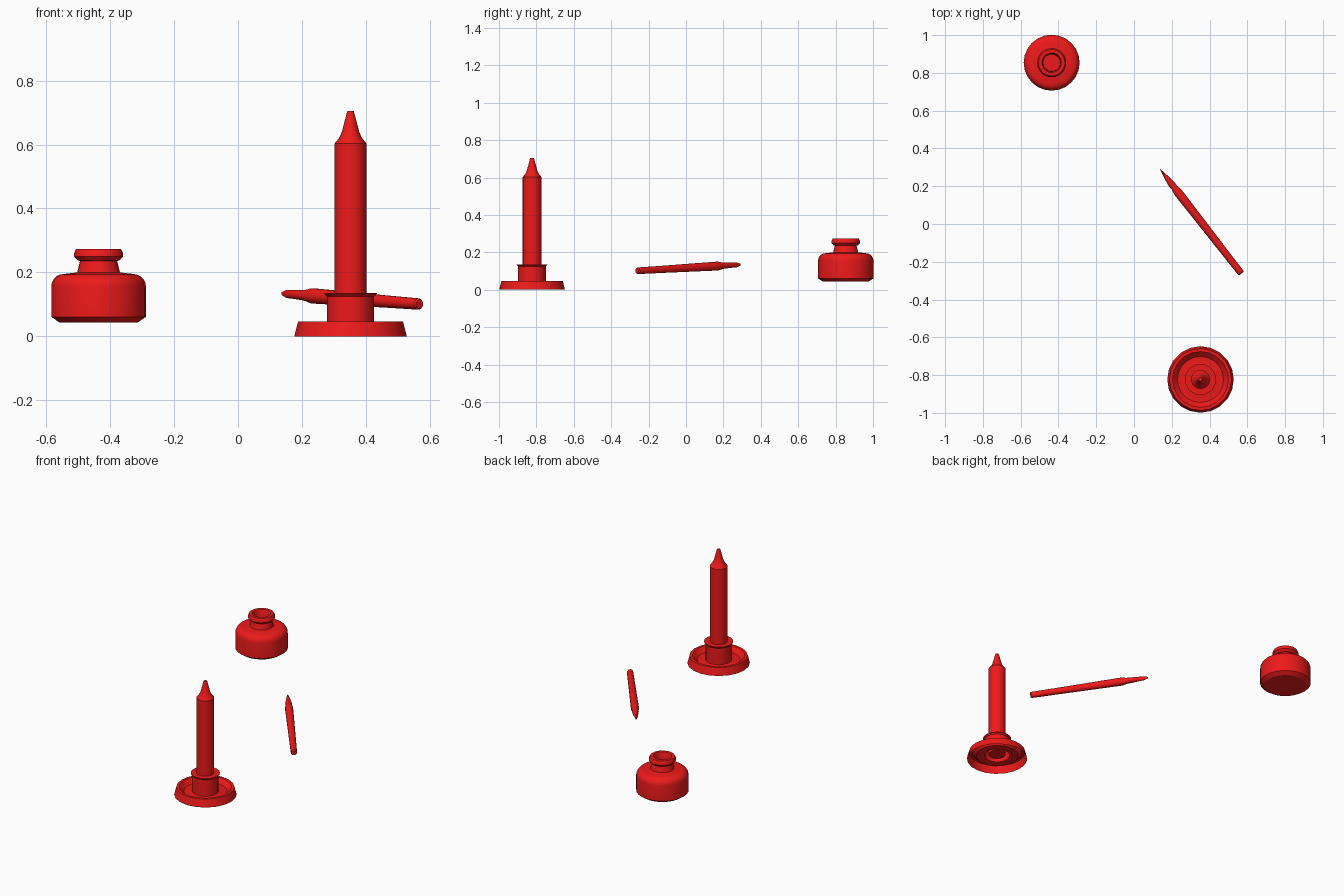
import bpy, bmesh, math
from mathutils import Vector

if "Cube" in bpy.data.objects:
    bpy.data.objects.remove(bpy.data.objects["Cube"])

red = bpy.data.materials.new("red")
red.diffuse_color = (0.85, 0.01, 0.01, 1)
red.use_nodes = True
red.node_tree.nodes["Principled BSDF"].inputs["Base Color"].default_value = red.diffuse_color


def loft(name, rings, sides, cap_start=True, cap_end=True, turn=0.0):
    """Skin a run of elliptical rings (half width, half height, position along z)."""
    bm = bmesh.new()
    loops = []
    for a, b, z in rings:
        loops.append([bm.verts.new((a * math.cos(turn + 2 * math.pi * i / sides),
                                    b * math.sin(turn + 2 * math.pi * i / sides), z))
                      for i in range(sides)])
    for lo, hi in zip(loops, loops[1:]):
        for i in range(sides):
            j = (i + 1) % sides
            bm.faces.new((lo[i], lo[j], hi[j], hi[i]))
    if cap_start:
        bm.faces.new(loops[0][::-1])
    if cap_end:
        bm.faces.new(loops[-1])
    bmesh.ops.recalc_face_normals(bm, faces=bm.faces)
    me = bpy.data.meshes.new(name)
    bm.to_mesh(me)
    bm.free()
    me.materials.append(red)
    ob = bpy.data.objects.new(name, me)
    bpy.context.collection.objects.link(ob)
    bpy.ops.object.select_all(action='DESELECT')
    ob.select_set(True)
    bpy.context.view_layer.objects.active = ob
    bpy.ops.object.shade_smooth_by_angle(angle=math.radians(30))
    return ob


def lathe(name, profile, location, sides, **caps):
    ob = loft(name, [(r, r, z) for r, z in profile], sides, **caps)
    ob.location = location
    return ob


# ink bottle: chamfered base, rounded shoulder, tapered neck, open rim
shoulder = [(0.11 + 0.038 * math.cos(t), 0.155 + 0.04 * math.sin(t))
            for t in [math.pi / 2 * k / 5 for k in range(6)]]
lathe("ink_bottle",
      [(0.123, 0.044), (0.148, 0.061)] + shoulder +
      [(0.067, 0.20), (0.058, 0.236), (0.066, 0.238), (0.077, 0.25),
       (0.076, 0.262), (0.070, 0.274), (0.052, 0.274), (0.047, 0.262), (0.045, 0.205)],
      (-0.436, 0.854, 0), 24)

# candle holder: thin pressed dish rising into a cup, open underneath
spot = (0.352, -0.823, 0)
lathe("candle_holder",
      [(0.176, 0), (0.164, 0.047), (0.148, 0.047), (0.122, 0.02), (0.085, 0.018),
       (0.074, 0.022), (0.074, 0.124), (0.082, 0.132), (0.082, 0.136), (0.05, 0.136)],
      spot, 20, cap_start=False, cap_end=False)

# candle with a flared, pointed tip
lathe("candle",
      [(0.05, 0.03), (0.05, 0.603), (0.036, 0.620), (0.027, 0.640),
       (0.018, 0.675), (0.010, 0.705)],
      spot, 20)

# dip pen: round handle, collar, then a nib that narrows to a vertical edge
tail, tip = Vector((0.568, -0.262, 0.101)), Vector((0.137, 0.291, 0.134))
axis = tip - tail
length = axis.length
pen = [(0.014, 0.014, 0), (0.018, 0.018, 0.008), (0.0195, 0.0195, 0.25),
       (0.023, 0.024, 0.74), (0.023, 0.024, 0.78), (0.017, 0.018, 0.82),
       (0.019, 0.016, 0.85), (0.013, 0.014, 0.91), (0.006, 0.013, 0.965),
       (0.001, 0.005, 1.0)]
handle = loft("dip_pen", [(a, b, f * length) for a, b, f in pen], 14)
handle.location = tail
handle.rotation_euler = axis.to_track_quat('Z', 'Y').to_euler()
